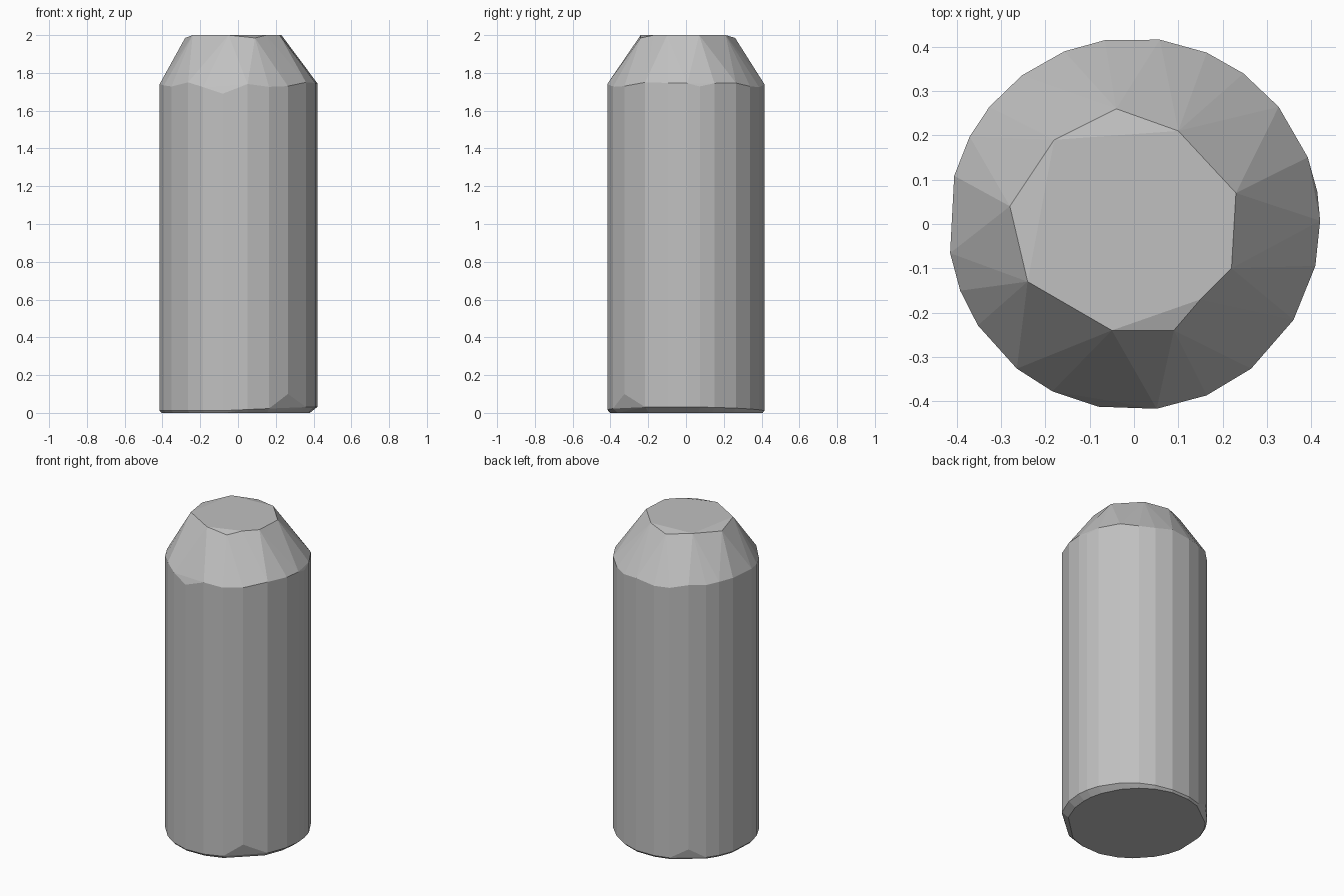
import bpy
import bmesh
from math import sin, cos, radians

default_cube = bpy.data.objects.get("Cube")
if default_cube:
    bpy.data.objects.remove(default_cube, do_unlink=True)

# Plain grey material
grey = bpy.data.materials.new("plain grey")
grey.use_nodes = True
colour = (0.53, 0.53, 0.53, 1)
grey.diffuse_color = colour
grey.node_tree.nodes["Principled BSDF"].inputs["Base Color"].default_value = colour

RADIUS = 0.42
HEIGHT = 2.0

# Uneven facet directions around the wall, in degrees
facet_angles = [1, 10, 21, 39, 54, 67, 82, 99, 112, 127, 141, 152,
                165, 189, 201, 213, 231, 244, 259, 277, 293, 309, 329, 347]

# Small chips at the lower edge, and dips in the shoulder line
chipped_foot = {309: 0.1, 127: 0.07}
shoulder_dips = {259: 1.69, 231: 1.75, 329: 1.75, 309: 1.73}


def on_circle(radius, angle, z):
    a = radians(angle)
    return (radius * cos(a), radius * sin(a), z)


points = []

# Shoulder, lower wall edge and bevelled foot
for angle in facet_angles:
    slant = max(0, cos(radians(angle + 10)))
    shoulder_z = shoulder_dips.get(angle, 1.735 + 0.012 * sin(angle))
    foot_z = chipped_foot.get(angle, 0.012 + 0.02 * slant)
    points.append(on_circle(RADIUS, angle, shoulder_z))
    points.append(on_circle(RADIUS, angle, foot_z))
    if angle not in chipped_foot:
        points.append(on_circle(RADIUS - 0.01 - 0.03 * slant, angle, 0))

# Irregular flat top, with a few corners slightly lower
flat_top = [(0.1, 0.21), (0.23, 0.07), (0.22, -0.1), (0.15, -0.17),
            (-0.05, -0.24), (-0.24, -0.13), (-0.18, 0.19)]
low_corners = [(-0.04, 0.26), (0.09, -0.24), (-0.28, 0.04)]
points += [(x, y, HEIGHT) for x, y in flat_top]
points += [(x, y, HEIGHT - 0.015) for x, y in low_corners]

# Faceted body wrapped around all the rings
bm = bmesh.new()
for point in points:
    bm.verts.new(point)
hull = bmesh.ops.convex_hull(bm, input=bm.verts[:])
loose = [v for v in bm.verts if not v.link_faces]
bmesh.ops.delete(bm, geom=loose, context='VERTS')
bmesh.ops.dissolve_limit(bm, angle_limit=radians(0.5),
                         verts=bm.verts[:], edges=bm.edges[:])
bmesh.ops.recalc_face_normals(bm, faces=bm.faces[:])

mesh = bpy.data.meshes.new("faceted_body")
bm.to_mesh(mesh)
bm.free()
mesh.materials.append(grey)
body = bpy.data.objects.new("faceted_body", mesh)
bpy.context.collection.objects.link(body)
